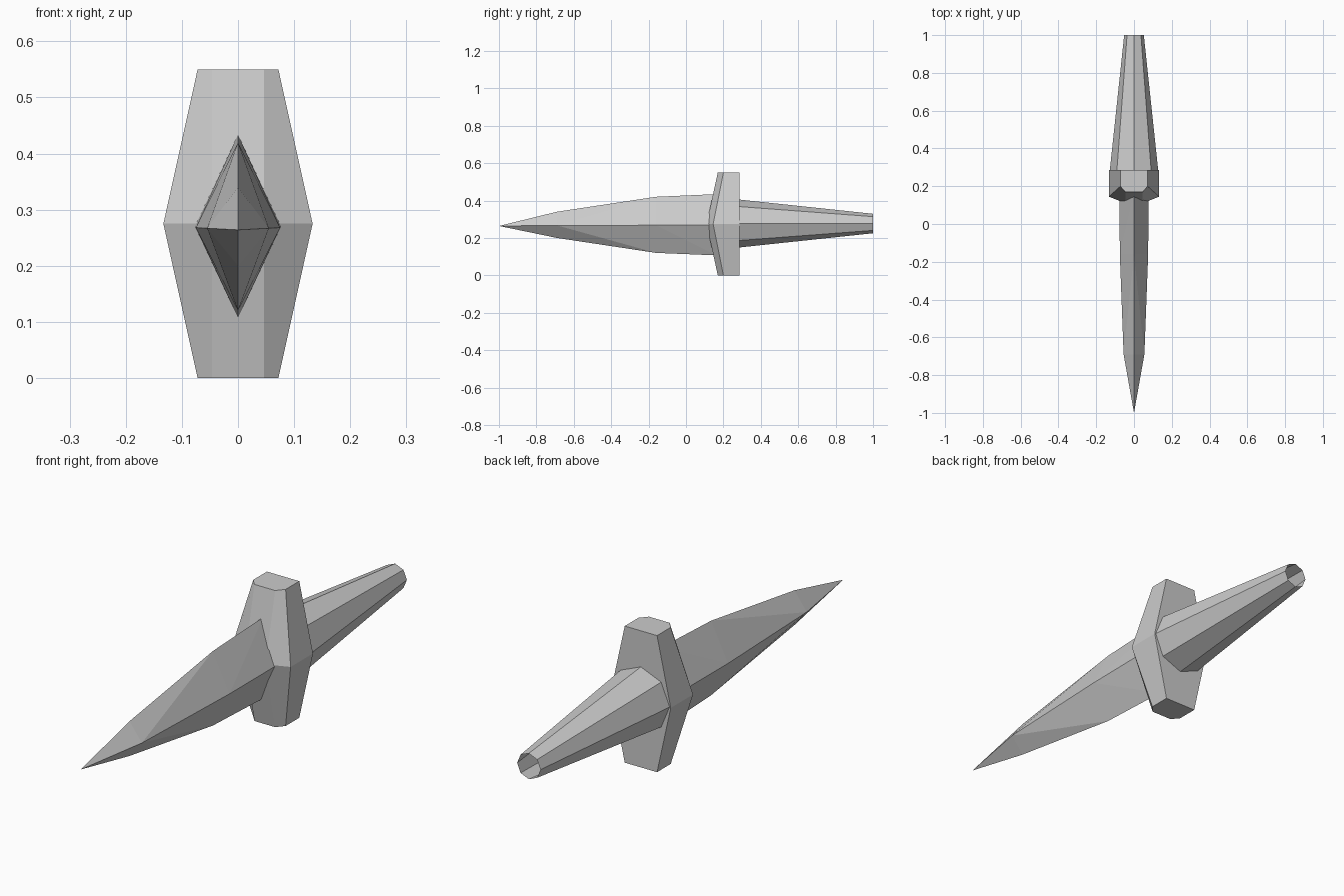
import bpy, bmesh
from math import cos, sin, pi

if "Cube" in bpy.data.objects:
    bpy.data.objects.remove(bpy.data.objects["Cube"], do_unlink=True)

grey = bpy.data.materials.new("plain grey")
grey.use_nodes = True
grey.diffuse_color = (0.6, 0.6, 0.6, 1)
grey.node_tree.nodes["Principled BSDF"].inputs["Base Color"].default_value = grey.diffuse_color


def loft(name, rings, caps=(False, False), tip=None):
    """Join rings of points with quads; optionally cap the ends or close to a tip."""
    bm = bmesh.new()
    loops = [[bm.verts.new(p) for p in ring] for ring in rings]
    n = len(loops[0])
    for a, b in zip(loops, loops[1:]):
        for i in range(n):
            j = (i + 1) % n
            bm.faces.new((a[i], a[j], b[j], b[i]))
    for loop, capped in zip((loops[0], loops[-1]), caps):
        if capped:
            bm.faces.new(loop)
    if tip:
        point = bm.verts.new(tip)
        for i in range(n):
            bm.faces.new((point, loops[0][i], loops[0][(i + 1) % n]))
    bmesh.ops.recalc_face_normals(bm, faces=bm.faces)
    # Split the twisted quads along their outward diagonal
    quads = [f for f in bm.faces if len(f.verts) == 4]
    if tip:
        bmesh.ops.triangulate(bm, faces=quads, quad_method='LONG_EDGE')
        bmesh.ops.recalc_face_normals(bm, faces=bm.faces)
    mesh = bpy.data.meshes.new(name)
    bm.to_mesh(mesh)
    bm.free()
    mesh.materials.append(grey)
    obj = bpy.data.objects.new(name, mesh)
    bpy.context.collection.objects.link(obj)
    return obj


# Blade: diamond sections drawn out to a point
def diamond(y, half_width, low, high, mid):
    return [(half_width, y, mid), (0, y, high), (-half_width, y, mid), (0, y, low)]


loft("blade", [diamond(-0.69, 0.055, 0.2, 0.34, 0.267),
               diamond(-0.16, 0.075, 0.12, 0.42, 0.268),
               diamond(0.16, 0.077, 0.107, 0.434, 0.27)],
     caps=(False, True), tip=(0, -1, 0.264))


# Guard: chamfered block, widest and furthest forward at mid height
def guard_section(z, half_width, front, shoulder):
    right = [(0.046, front, z), (half_width, shoulder, z), (half_width, 0.287, z)]
    return right + [(-x, y, h) for x, y, h in reversed(right)]


loft("guard", [guard_section(0, 0.072, 0.17, 0.2),
               guard_section(0.275, 0.133, 0.11, 0.145),
               guard_section(0.55, 0.072, 0.17, 0.2)], caps=(True, True))


# Handle: tapered octagonal tube, open at the end
def octagon(y, radius):
    return [(radius * cos(i * pi / 4), y, 0.277 + radius * sin(i * pi / 4)) for i in range(8)]


loft("handle", [octagon(0.285, 0.128), octagon(1, 0.052)])
